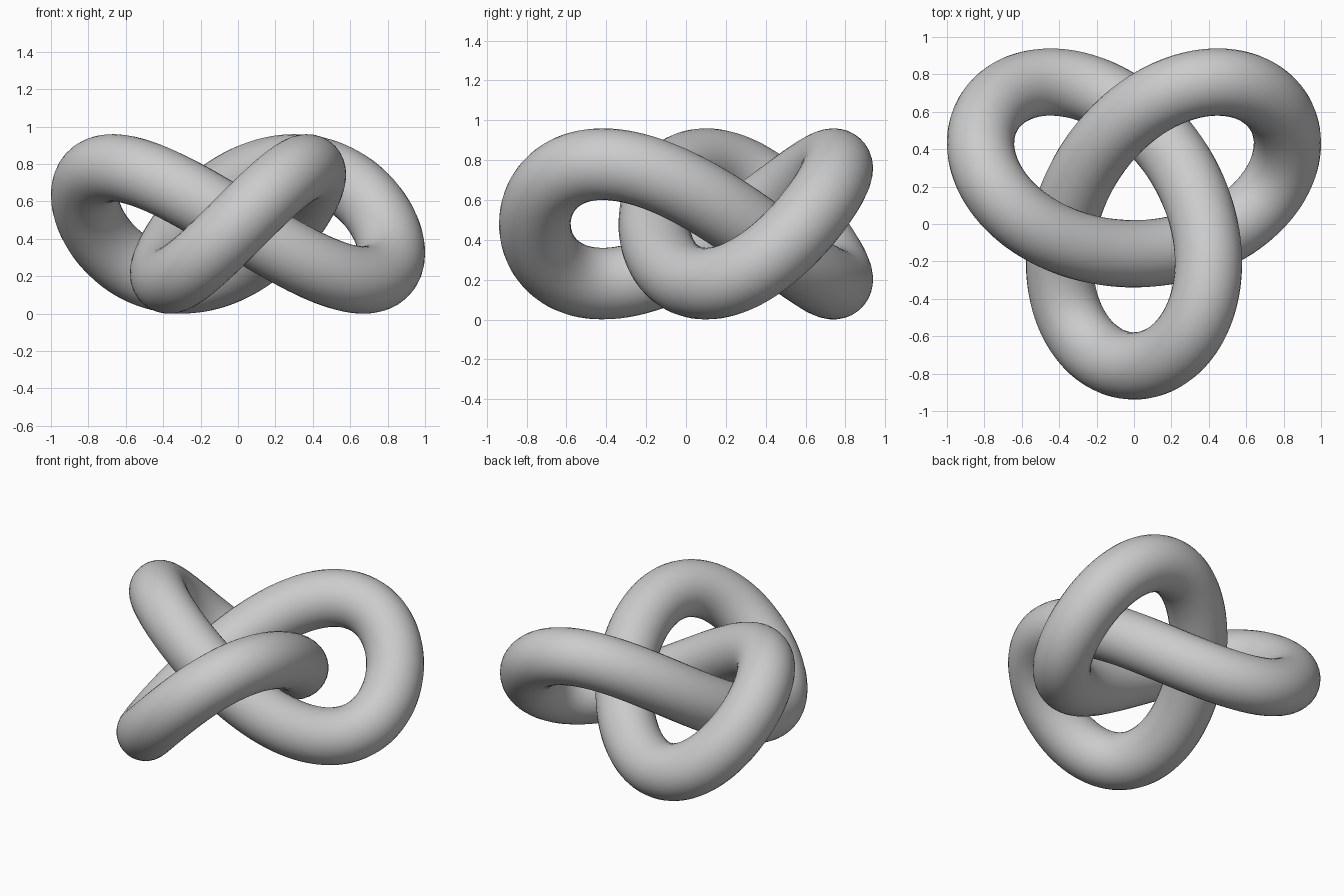
import bpy
from math import sin, cos, pi

cube = bpy.data.objects.get("Cube")
if cube:
    bpy.data.objects.remove(cube, do_unlink=True)

SCALE = 0.2998
TUBE = 0.18
STEPS = 240

# Plain grey material
grey = bpy.data.materials.new("plain grey")
grey.use_nodes = True
colour = (0.6, 0.6, 0.6, 1)
grey.diffuse_color = colour
grey.node_tree.nodes["Principled BSDF"].inputs["Base Color"].default_value = colour

# Centre line of the three-lobed knot
path = bpy.data.curves.new("knot_path", "CURVE")
path.dimensions = "3D"
path.twist_mode = "MINIMUM"
spline = path.splines.new("POLY")
spline.points.add(STEPS - 1)
spline.use_cyclic_u = True
for i, point in enumerate(spline.points):
    t = 2 * pi * i / STEPS
    x = sin(t) + 2 * sin(2 * t)
    y = cos(t) - 2 * cos(2 * t) + 0.469
    z = -sin(3 * t)
    point.co = (SCALE * x, SCALE * y, SCALE * z + 0.48, 1)

# Round tube swept along the centre line
path.bevel_depth = TUBE
path.bevel_resolution = 14
sweep = bpy.data.objects.new("knot_sweep", path)
bpy.context.collection.objects.link(sweep)
graph = bpy.context.evaluated_depsgraph_get()
mesh = bpy.data.meshes.new_from_object(sweep.evaluated_get(graph))
bpy.data.objects.remove(sweep, do_unlink=True)

# Finished knot mesh
knot = bpy.data.objects.new("knotted_tube", mesh)
bpy.context.collection.objects.link(knot)
mesh.materials.clear()
mesh.materials.append(grey)
mesh.shade_smooth()
